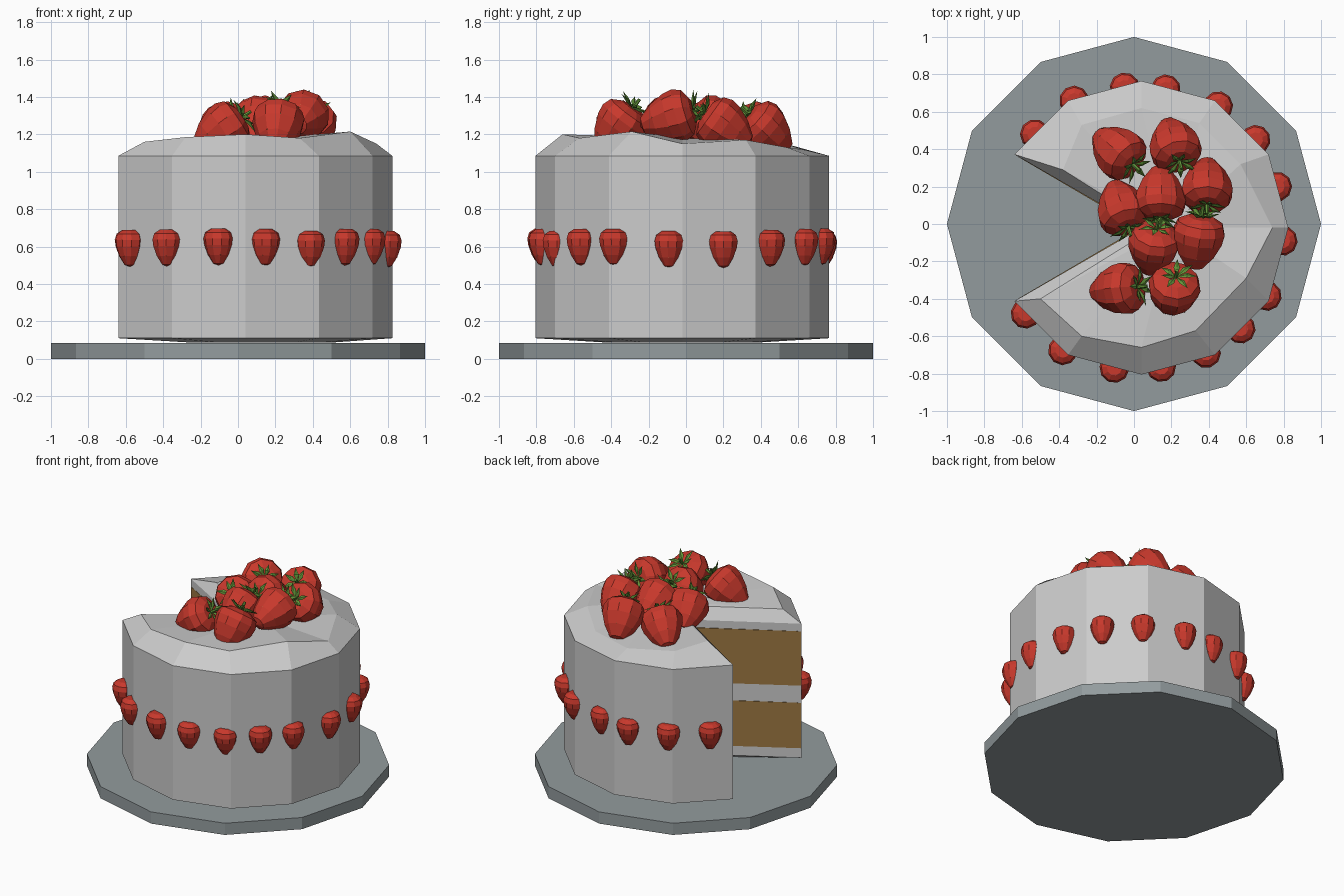
import bpy, bmesh, math, random
from mathutils import Vector, Matrix

if "Cube" in bpy.data.objects:
    bpy.data.objects.remove(bpy.data.objects["Cube"])

random.seed(4)


def material(name, rgb):
    m = bpy.data.materials.new(name)
    m.diffuse_color = (*rgb, 1)
    m.use_nodes = True
    m.node_tree.nodes["Principled BSDF"].inputs["Base Color"].default_value = m.diffuse_color
    return m


RED = material("berry_red", (0.58, 0.04, 0.025))
GREEN = material("leaf_green", (0.12, 0.29, 0.04))
SPONGE = material("sponge_brown", (0.34, 0.19, 0.055))
PLATE = material("plate_grey", (0.29, 0.33, 0.34))
SEED = material("seed_yellow", (0.65, 0.35, 0.12))


def finish(name, bm, mats=()):
    bmesh.ops.recalc_face_normals(bm, faces=bm.faces)
    mesh = bpy.data.meshes.new(name)
    bm.to_mesh(mesh)
    bm.free()
    for m in mats:
        mesh.materials.append(m)
    ob = bpy.data.objects.new(name, mesh)
    bpy.context.collection.objects.link(ob)
    return ob


def loft(bm, rings, start=None, end=None):
    """Join closed rings of points; start/end are flat caps or fan points."""
    rows = [[bm.verts.new(p) for p in ring] for ring in rings]
    n = len(rows[0])
    for a, b in zip(rows, rows[1:]):
        for i in range(n):
            j = (i + 1) % n
            bm.faces.new((a[i], a[j], b[j], b[i]))
    for row, tip in ((rows[0], start), (rows[-1], end)):
        if tip is None:
            bm.faces.new(row)
        else:
            t = bm.verts.new(tip)
            for i in range(n):
                bm.faces.new((row[i], row[(i + 1) % n], t))


def circle(r, z, n, cx=0, cy=0):
    return [(cx + r * math.cos(2 * math.pi * i / n),
             cy + r * math.sin(2 * math.pi * i / n), z) for i in range(n)]


# plate
bm = bmesh.new()
loft(bm, [circle(1, 0, 12), circle(1, 0.085, 12)])
finish("plate", bm, [PLATE])

# frosted cake: twelve sides with one wedge missing and an uneven top
CX, CY = 0.04, -0.02
outer = circle(0.785, 0, 12, CX, CY)
outer[6] = (CX, CY, 0)
icing = [(0.74, -0.02, 1.15), (0.57, 0.32, 1.17), (0.35, 0.54, 1.13),
         (0.04, 0.62, 1.12), (-0.28, 0.53, 1.15), (-0.38, 0.29, 1.16),
         (0.11, -0.02, 1.17), (-0.50, -0.40, 1.16), (-0.28, -0.60, 1.185),
         (0.04, -0.66, 1.20), (0.33, -0.57, 1.18), (0.60, -0.29, 1.215)]
centre = Vector((0.16, -0.02, 0))
under = [Vector((x, y, 0.086)) * 1 for x, y, _ in
         [centre.lerp(Vector(p), 0.5) for p in outer]]
bm = bmesh.new()
loft(bm, [under] + [[(x, y, z) for x, y, _ in outer] for z in (0.11, 1.085)] + [icing],
     start=(0.16, -0.02, 0.086), end=(0.2, -0.02, 1.18))
finish("frosted_cake", bm)

# sponge layers showing on both cut faces
a, b = Vector(outer[5]), Vector(outer[7])
for name, z0, z1 in (("lower_sponge", 0.18, 0.51), ("upper_sponge", 0.635, 1.03)):
    prof = [a + Vector((0.002, -0.003, 0)), Vector((CX - 0.012, CY, 0)),
            b + Vector((0.002, 0.003, 0)), Vector((CX + 0.05, CY, 0))]
    bm = bmesh.new()
    loft(bm, [[(p.x, p.y, z) for p in prof] for z in (z0, z1)])
    finish(name, bm, [SPONGE])

BERRY = [(0.34, -0.45), (0.70, -0.22), (0.94, 0.04), (1.0, 0.22), (0.88, 0.38), (0.5, 0.48)]


def berry(name, loc, axis, r, length, leafy=False):
    # fruit
    bm = bmesh.new()
    loft(bm, [circle(r * k, h * length, 10) for k, h in BERRY],
         start=(0, 0, -0.5 * length), end=(0, 0, 0.48 * length))
    place = (Matrix.Translation(loc) @ Vector(axis).to_track_quat('Z', 'Y').to_matrix().to_4x4()
             @ Matrix.Rotation(random.random() * 6, 4, 'Z'))
    finish(name, bm, [RED]).matrix_world = place
    # seeds
    bm = bmesh.new()
    for row, (k, h) in enumerate(BERRY[1:4]):
        for i in range(5):
            t = (i + 0.5 * (row % 2)) * math.tau / 5
            p = Vector((r * k * math.cos(t), r * k * math.sin(t), h * length)) * 0.985
            bmesh.ops.create_icosphere(bm, subdivisions=1, radius=0.024 * r,
                                       matrix=Matrix.Translation(p))
    finish(name + "_seeds", bm, [SEED]).matrix_world = place
    if not leafy:
        return
    # leaf crown: folded pointed leaves around a short stem
    bm = bmesh.new()
    top = 0.48 * length
    for i in range(7):
        t = i * math.tau / 7 + random.uniform(-0.2, 0.2)
        lift, reach = random.uniform(0.015, 0.05), random.uniform(0.085, 0.115)
        turn = Matrix.Rotation(t, 4, 'Z')
        pts = [(0, 0, top), (reach * 0.5, 0.017, top + 0.022), (reach, 0, top + lift),
               (reach * 0.5, -0.017, top + 0.022), (reach * 0.5, 0, top + 0.008),
               (reach * 0.5, 0, top + 0.028)]
        v = [bm.verts.new(turn @ Vector(p)) for p in pts]
        for m in (4, 5):
            for j in range(4):
                bm.faces.new((v[j], v[(j + 1) % 4], v[m]))
    loft(bm, [circle(0.012, top - 0.01, 6), circle(0.009, top + 0.06, 6)])
    finish(name + "_leaves", bm, [GREEN]).matrix_world = place


# small berries pressed into the side, tips down
side = [(-0.53, 0.48), (-0.32, 0.66), (-0.05, 0.73), (0.17, 0.72), (0.45, 0.63),
        (0.65, 0.45), (0.765, 0.2), (0.795, -0.09), (0.71, -0.385), (0.57, -0.56),
        (0.385, -0.69), (0.145, -0.765), (-0.105, -0.77), (-0.38, -0.675), (-0.58, -0.48)]
for i, (x, y) in enumerate(side):
    berry(f"side_berry_{i + 1}", (x, y, 0.59 + random.uniform(-0.008, 0.012)),
          (0, 0, 1), 0.08, 0.2)

# large berries heaped on top: location, then direction of the leaf crown
heap = [((-0.10, 0.40, 1.21), (0.8, -0.7, 0.65)),
        ((0.21, 0.44, 1.21), (0.25, -0.8, 0.75)),
        ((0.39, 0.22, 1.23), (0, -0.9, 0.65)),
        ((0.14, 0.17, 1.25), (0, -1, 0.4)),
        ((-0.07, 0.10, 1.21), (0.3, -0.9, 0.6)),
        ((0.34, -0.10, 1.285), (0.15, 1, 0.3)),
        ((0.10, -0.14, 1.24), (0.15, 0.8, 0.6)),
        ((-0.10, -0.35, 1.21), (0.9, 0.1, 0.6)),
        ((0.21, -0.37, 1.225), (0.1, 0.6, 0.8))]
for i, (loc, axis) in enumerate(heap):
    berry(f"top_berry_{i + 1}", loc, axis, 0.142, 0.3, True)
